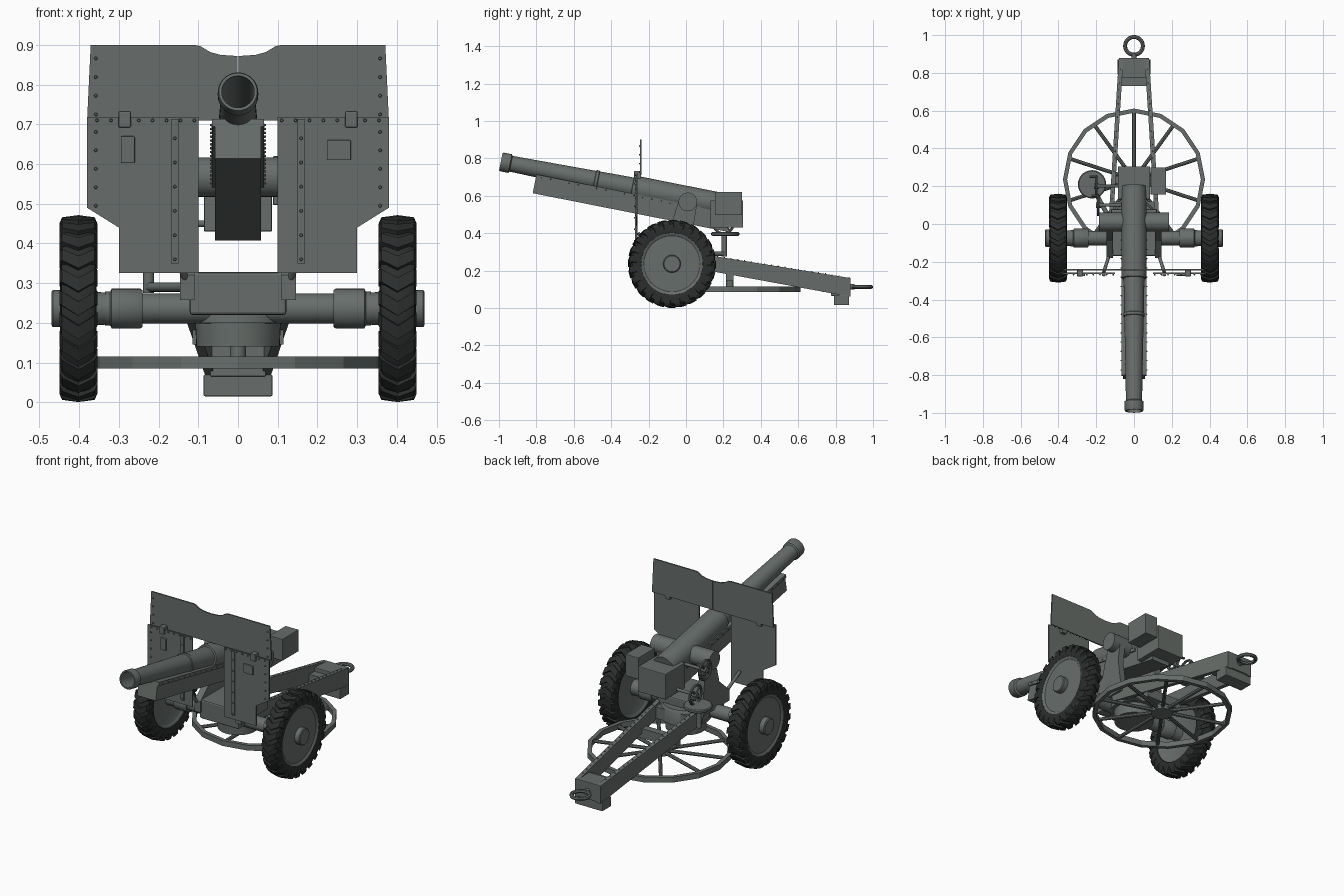
import bpy, bmesh, math
from mathutils import Vector, Matrix

if "Cube" in bpy.data.objects:
    bpy.data.objects.remove(bpy.data.objects["Cube"])

def material(name, c):
    m = bpy.data.materials.new(name)
    m.diffuse_color = (*c, 1)
    m.use_nodes = True
    m.node_tree.nodes["Principled BSDF"].inputs["Base Color"].default_value = m.diffuse_color
    return m

GREY = material("grey_green_paint", (0.135, 0.155, 0.145))
BLACK = material("rubber", (0.025, 0.027, 0.027))

def finish(name, bm, mat=GREY, smooth=False):
    bmesh.ops.remove_doubles(bm, verts=bm.verts, dist=1e-5)
    bmesh.ops.recalc_face_normals(bm, faces=bm.faces)
    me = bpy.data.meshes.new(name)
    bm.to_mesh(me)
    bm.free()
    ob = bpy.data.objects.new(name, me)
    bpy.context.collection.objects.link(ob)
    me.materials.append(mat)
    if smooth:
        bpy.ops.object.select_all(action='DESELECT')
        ob.select_set(True)
        bpy.context.view_layer.objects.active = ob
        bpy.ops.object.shade_smooth_by_angle(angle=math.radians(35))
    return ob

def loft(bm, rings, closed=False):
    """Skin a list of equally long point rings and cap the ends."""
    vs = [[bm.verts.new(p) for p in r] for r in rings]
    n = len(vs[0])
    for a, b in zip(vs, vs[1:]):
        for i in range(n):
            bm.faces.new((a[i], a[(i + 1) % n], b[(i + 1) % n], b[i]))
    bm.faces.new(vs[0])
    bm.faces.new(vs[-1])

def solid(name, rings, mat=GREY):
    bm = bmesh.new()
    loft(bm, rings)
    return finish(name, bm, mat)

def box(name, x, y, z, bevel=0.0):
    ob = solid(name, [[(a, y[0], z[0]), (a, y[1], z[0]), (a, y[1], z[1]), (a, y[0], z[1])] for a in x])
    if bevel:
        m = ob.modifiers.new("bevel", 'BEVEL')
        m.width, m.segments = bevel, 2
    return ob

def lathe(name, prof, origin, axis, seg=40, mat=GREY, smooth=True):
    """Spin (distance along axis, radius) points around an axis."""
    q = Vector(axis).to_track_quat('Z', 'Y')
    bm = bmesh.new()
    rows = []
    for t, r in prof:
        rows.append([bm.verts.new(Vector(origin) + q @ Vector((r * math.cos(2 * math.pi * i / seg),
                     r * math.sin(2 * math.pi * i / seg), t))) for i in range(seg)])
    for a, b in zip(rows, rows[1:]):
        for i in range(seg):
            bm.faces.new((a[i], a[(i + 1) % seg], b[(i + 1) % seg], b[i]))
    return finish(name, bm, mat, smooth)

def rod(name, p, q, r, seg=16):
    d = Vector(q) - Vector(p)
    return lathe(name, [(0, 0), (0, r), (d.length, r), (d.length, 0)], p, d, seg)

def torus(name, c, axis, R, r):
    prof = [(r * math.sin(k * math.pi / 4), R + r * math.cos(k * math.pi / 4)) for k in range(9)]
    return lathe(name, prof, c, axis, 28)

def rivets(name, spots, axis, r=0.005):
    bm = bmesh.new()
    rot = Vector(axis).to_track_quat('Z', 'Y').to_matrix().to_4x4()
    for p in spots:
        bmesh.ops.create_cone(bm, cap_ends=True, segments=8, radius1=r, radius2=r * 0.6,
                              depth=0.008, matrix=Matrix.Translation(p) @ rot)
    return finish(name, bm)

# barrel, tilted upward to the front
A = math.radians(11.2)
D = Vector((0, math.cos(A), -math.sin(A)))
U = Vector((0, math.sin(A), math.cos(A)))
M = Vector((0, -0.99, 0.782))

def tilt(x, t, n):
    return M + Vector((x, 0, 0)) + D * t + U * n

lathe("barrel", [(0.6, 0), (0.6, 0.04), (0, 0.041), (0, 0.048), (0.008, 0.051), (0.05, 0.051), (0.056, 0.043),
                 (0.07, 0.043), (0.51, 0.051), (0.512, 0.056), (0.527, 0.056), (0.53, 0.052), (0.715, 0.055),
                 (0.717, 0.064), (0.735, 0.067), (1.21, 0.067), (1.21, 0)], M, D, 48)

# cradle under the barrel with edge flanges
def tilted_box(name, x0, x1, t0, t1, n0, n1):
    return solid(name, [[tilt(x, t0, n0), tilt(x, t1, n0), tilt(x, t1, n1), tilt(x, t0, n1)] for x in (x0, x1)])

tilted_box("cradle", -0.058, 0.058, 0.2, 1.26, -0.132, -0.03)
for s in (-1, 1):
    tilted_box("cradle_flange", s * 0.05, s * 0.066, 0.2, 1.1, -0.05, -0.03)
    rivets("cradle_rivets", [tilt(s * 0.067, 0.23 + 0.05 * i, -0.04) for i in range(16)], (s, 0, 0), 0.004)

# breech
box("breech", (-0.086, 0.086), (0.13, 0.305), (0.43, 0.575), 0.004)
box("breech_side_box", (0.088, 0.17), (0.155, 0.3), (0.497, 0.62), 0.003)

# saddle, trunnions and pivot
box("saddle", (-0.122, 0.122), (-0.17, 0.08), (0.22, 0.328), 0.008)
lathe("pivot", [(0.14, 0), (0.14, 0.105), (0.2, 0.108), (0.2, 0.13), (0.27, 0.13), (0.285, 0.12), (0.285, 0)],
      (0, 0, 0), (0, 0, 1), 40)
ARM = [(-0.18, 0.258), (-0.18, 0.32), (-0.09, 0.4), (-0.07, 0.475), (-0.035, 0.585),
       (0.058, 0.55), (0.042, 0.45), (0.06, 0.32), (0.06, 0.258)]
for s in (-1, 1):
    solid("saddle_arm", [[(s * x, y, z) for y, z in ARM] for x in (0.11, 0.146)])
    rod("trunnion", (s * 0.05, 0.01, 0.567), (s * 0.185, 0.01, 0.567), 0.05, 28)
    rod("shield_stay", (s * 0.13, -0.16, 0.3), (s * 0.16, -0.255, 0.4), 0.009)

# axle
AY, AZ = -0.075, 0.236
rod("axle", (-0.33, AY, AZ), (0.33, AY, AZ), 0.038, 32)
for s in (-1, 1):
    lathe("axle_collar", [(0.24, 0.038), (0.24, 0.046), (0.246, 0.05), (0.318, 0.05), (0.322, 0.043),
                          (0.335, 0.043), (0.335, 0)], (0, AY, AZ), (s, 0, 0), 32)

# wheels: tyre, disc, hub and chevron lugs
TYRE = [(-0.028, 0.155), (-0.042, 0.165), (-0.046, 0.19), (-0.042, 0.212), (-0.03, 0.222), (0, 0.225),
        (0.03, 0.222), (0.042, 0.212), (0.046, 0.19), (0.042, 0.165), (0.028, 0.155)]
LUG = [(-0.048, 0.185, 0.214, 0.13), (-0.041, 0.2, 0.23, 0.11), (0, 0.215, 0.236, 0),
       (0.041, 0.2, 0.23, 0.11), (0.048, 0.185, 0.214, 0.13)]
for s in (-1, 1):
    c = Vector((s * 0.402, AY, AZ))
    lathe("tyre", TYRE, c, (s, 0, 0), 48, BLACK)
    lathe("wheel_disc", [(-0.03, 0), (-0.03, 0.158), (-0.036, 0.168), (-0.04, 0.168), (-0.03, 0.15), (0.03, 0.15),
                         (0.042, 0.168), (0.04, 0.158), (0.034, 0.15), (0.036, 0.05), (0.036, 0)], c, (s, 0, 0), 40)
    lathe("hub", [(-0.08, 0), (-0.08, 0.04), (0.06, 0.047), (0.064, 0.047), (0.068, 0.042), (0.068, 0)],
          c, (s, 0, 0), 32)
    bm = bmesh.new()
    N = 24
    for i in range(N):
        rings = []
        for x, r0, r1, off in LUG:
            a0 = 2 * math.pi * i / N + off
            rings.append([c + Vector((x, -r * math.cos(a0 + w), r * math.sin(a0 + w)))
                          for r, w in ((r0, -0.085), (r1, -0.075), (r1, 0.075), (r0, 0.085))])
        loft(bm, rings)
    finish("tyre_lugs", bm, BLACK)

# shield
def plate(name, outline, y, th=0.008):
    return solid(name, [[(x, yy, z) for x, z in outline] for yy in (y - th / 2, y + th / 2)])

SY = -0.262
for s in (-1, 1):
    plate("shield_lower", [(s * x, z) for x, z in ((0.1, 0.325), (0.3, 0.325), (0.3, 0.44), (0.38, 0.49),
                                                   (0.38, 0.718), (0.1, 0.718))], SY)
    plate("shield_upper", [(s * x, z) for x, z in ((0.001, 0.71), (0.38, 0.71), (0.371, 0.9), (0.11, 0.9),
          (0.095, 0.897), (0.07, 0.882), (0.045, 0.875), (0.001, 0.872))], -0.242)
    box("shield_strip", (s * 0.15, s * 0.169), (SY - 0.012, SY), (0.35, 0.713))
    box("shield_hinge", (s * 0.27, s * 0.301), (SY - 0.015, -0.24), (0.692, 0.733), 0.003)
    rivets("shield_rivets", [(s * x, SY - 0.006, z) for x, z in
           [(0.358, 0.495 + 0.0465 * i) for i in range(5)] + [(0.11 + 0.035 * i, 0.71) for i in range(8)]],
           (0, -1, 0))
    rivets("upper_shield_rivets", [(s * 0.358, -0.248, 0.725 + 0.047 * i) for i in range(4)], (0, -1, 0))
    rivets("strip_rivets", [(s * 0.159, SY - 0.013, 0.36 + 0.061 * i) for i in range(6)], (0, -1, 0))
box("shield_clip", (-0.295, -0.26), (SY - 0.014, SY), (0.602, 0.67), 0.003)
box("shield_flap", (0.224, 0.284), (SY - 0.012, SY), (0.61, 0.66), 0.002)

# trail rails
def rail_section(s, y, x, z0, z1):
    return [(s * x, y, z0), (s * (x - 0.024), y, z0), (s * (x - 0.024), y, z1), (s * x, y, z1)]

for s in (-1, 1):
    solid("trail_rail", [rail_section(s, -0.02, 0.137, 0.225, 0.305), rail_section(s, 0.88, 0.08, 0.06, 0.16)])
    spots = []
    for i in range(20):
        k = 0.17 + 0.04 * i
        spots.append((s * (0.137 - 0.057 * k - 0.012), -0.02 + 0.9 * k, 0.305 - 0.145 * k))
    rivets("rail_rivets", spots, (0, 0, 1), 0.004)
box("trail_front_tie", (-0.118, 0.118), (0.02, 0.12), (0.205, 0.27))
box("trail_end_box", (-0.07, 0.07), (0.775, 0.88), (0.065, 0.162), 0.003)
box("trail_end_step", (-0.068, 0.068), (0.73, 0.78), (0.085, 0.14))
box("spade", (-0.087, 0.087), (0.79, 0.872), (0.015, 0.07), 0.004)
rod("tow_shank", (0, 0.86, 0.113), (0, 0.9, 0.113), 0.014)
torus("tow_ring", (0, 0.943, 0.113), (0, 0, 1), 0.047, 0.0105)

# round firing platform
PC = Vector((0, 0.235, 0.1))
lathe("platform_ring", [(-0.015, 0.354), (0.015, 0.354), (0.015, 0.376), (-0.015, 0.376), (-0.015, 0.354)],
      PC, (0, 0, 1), 16, smooth=False)
for i in range(10):
    a = math.pi / 2 + i * math.pi / 5
    rod("platform_spoke", PC, PC + Vector((math.cos(a), math.sin(a), 0)) * 0.36, 0.01, 8)
lathe("platform_hub", [(-0.014, 0), (-0.014, 0.06), (0.014, 0.06), (0.014, 0)], PC, (0, 0, 1), 16, smooth=False)
rod("platform_post", PC, (0, 0.235, 0.15), 0.02)
box("platform_cross_tie", (-0.115, 0.115), (0.215, 0.255), (0.145, 0.2))

# layer's seat
lathe("seat", [(0, 0), (0, 0.068), (0.006, 0.075), (0.016, 0.075), (0.02, 0.07), (0.02, 0)],
      (-0.222, 0.21, 0.385), (0, 0, 1), 28)
rod("seat_post", (-0.225, 0.205, 0.275), (-0.225, 0.205, 0.387), 0.014)
rod("seat_arm", (-0.225, 0.205, 0.29), (-0.13, 0.03, 0.29), 0.012)

# handwheels
for y, z, x in ((0.1, 0.55, -0.19), (0.2, 0.45, -0.2)):
    torus("handwheel_rim", (x, y, z), (1, 0, 0), 0.052, 0.007)
    for i in range(4):
        a = math.pi / 4 + i * math.pi / 2
        rod("handwheel_spoke", (x, y, z), (x, y + 0.052 * math.cos(a), z + 0.052 * math.sin(a)), 0.005, 8)
    rod("handwheel_hub", (x - 0.012, y, z), (x + 0.015, y, z), 0.014)
    rod("handwheel_shaft", (x, y, z), (-0.05, y, z), 0.008)
    rod("handwheel_grip", (x, y + 0.05, z), (x - 0.035, y + 0.05, z), 0.007, 10)
